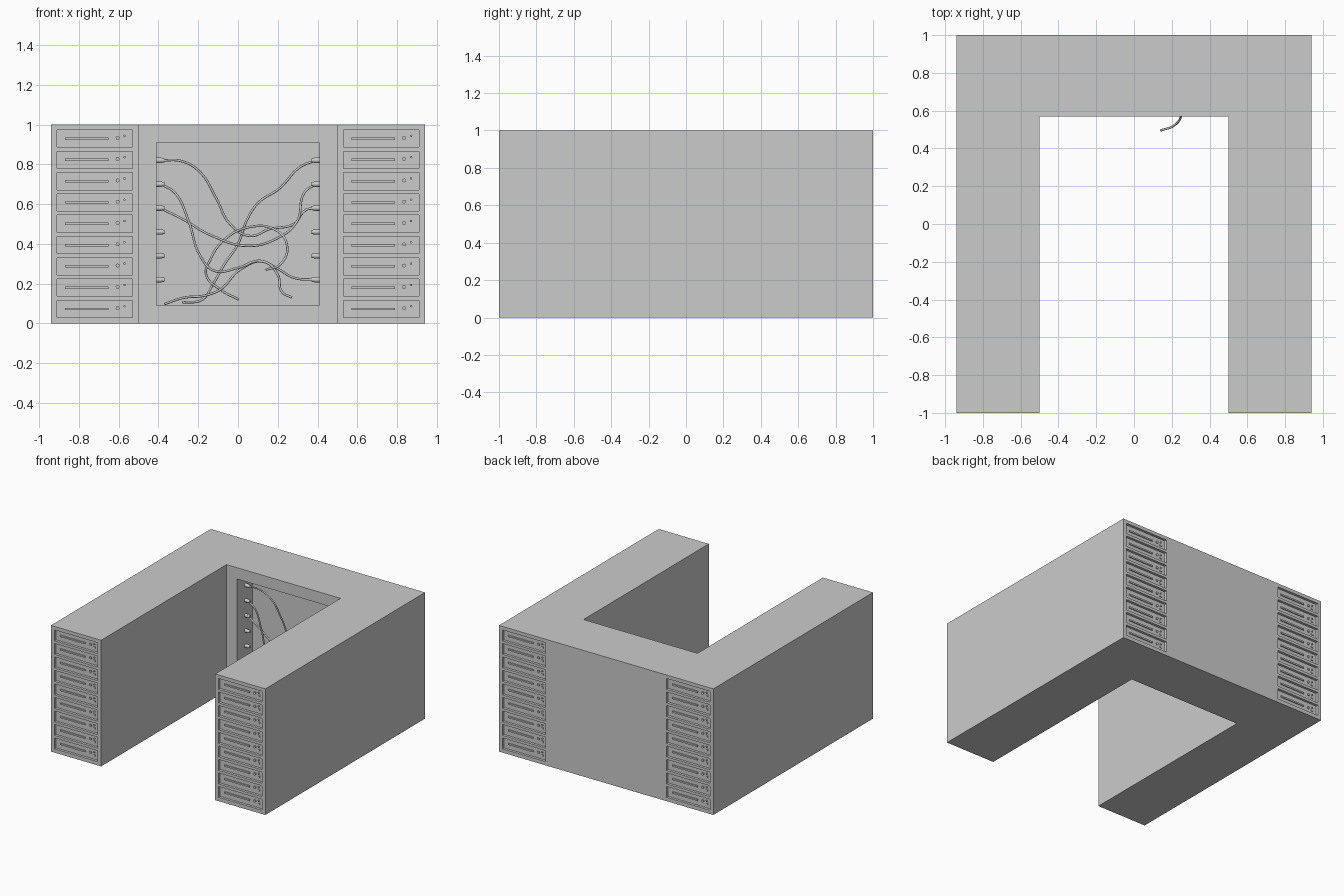
import bpy, bmesh, math
from mathutils import Matrix, Vector

if "Cube" in bpy.data.objects:
    bpy.data.objects.remove(bpy.data.objects["Cube"])


def make_object(name, bm):
    bmesh.ops.recalc_face_normals(bm, faces=bm.faces)
    mesh = bpy.data.meshes.new(name)
    bm.to_mesh(mesh)
    bm.free()
    ob = bpy.data.objects.new(name, mesh)
    bpy.context.collection.objects.link(ob)
    return ob


def add_box(bm, lo, hi, turn=Matrix.Identity(4)):
    lo, hi = Vector(lo), Vector(hi)
    m = turn @ Matrix.Translation((lo + hi) / 2) @ Matrix.Diagonal((*(hi - lo), 1))
    bmesh.ops.create_cube(bm, size=1, matrix=m)


def add_cone(bm, start, direction, length, r1, r2, turn=Matrix.Identity(4), sides=16):
    d = Vector(direction)
    rot = d.to_track_quat('Z', 'Y').to_matrix().to_4x4()
    m = turn @ Matrix.Translation(Vector(start) + d * length / 2) @ rot
    bmesh.ops.create_cone(bm, cap_ends=True, segments=sides, radius1=r1,
                          radius2=r2, depth=length, matrix=m)


# U-shaped cabinet block
bm = bmesh.new()
outline = [(-.94, -1), (-.5, -1), (-.5, .57), (.5, .57),
           (.5, -1), (.94, -1), (.94, 1), (-.94, 1)]
face = bm.faces.new([bm.verts.new((x, y, 0)) for x, y in outline])
ext = bmesh.ops.extrude_face_region(bm, geom=[face])
bmesh.ops.translate(bm, vec=(0, 0, 1),
                    verts=[v for v in ext['geom'] if isinstance(v, bmesh.types.BMVert)])
cabinet = make_object("cabinet", bm)

# Cable bay and drive slots are cut out; slot details are built alongside
DEPTH = .02
cut = bmesh.new()
detail = bmesh.new()
add_box(cut, (-.41, .5, .09), (.41, .77, .91))
for turn in (Matrix.Identity(4), Matrix.Rotation(math.pi, 4, 'Z')):
    for cx in (-.72, .72):
        for i in range(9):
            z = .073 + i * .107
            add_box(cut, (cx - .19, -1.05, z - .043), (cx + .19, -1 + DEPTH, z + .043), turn)
            y = -1 + DEPTH
            # vent bar, indicator knobs and small key
            add_box(detail, (cx - .15, y - .008, z - .006), (cx + .07, y + .004, z + .006), turn)
            for dx, dz, r in ((.115, .004, .010), (.15, .014, .006)):
                add_cone(detail, (cx + dx, y + .004, z + dz), (0, -1, 0), .012, r, r, turn, 8)
            add_box(detail, (cx + .142, y - .006, z - .016), (cx + .158, y + .004, z - .004), turn)
cutter = make_object("cutter", cut)
cutter.hide_render = True
mod = cabinet.modifiers.new("cutouts", 'BOOLEAN')
mod.operation = 'DIFFERENCE'
mod.solver = 'EXACT'
mod.object = cutter
bpy.context.view_layer.objects.active = cabinet
bpy.ops.object.modifier_apply(modifier=mod.name)
bpy.data.objects.remove(cutter)
make_object("slot_details", detail)

# Sockets along both side walls of the bay
SOCKET_Y = .68
bm = bmesh.new()
for side in (-1, 1):
    for i in range(6):
        z = .22 + .12 * i
        add_cone(bm, (side * .411, SOCKET_Y, z), (-side, 0, 0), .026, .014, .014)
        add_cone(bm, (side * .386, SOCKET_Y, z), (-side, 0, 0), .016, .013, .010)
sockets = make_object("sockets", bm)


# Cables as smooth tubes
def cable(name, pts):
    cu = bpy.data.curves.new(name, 'CURVE')
    cu.dimensions = '3D'
    cu.bevel_depth = .006
    cu.bevel_resolution = 2
    cu.resolution_u = 8
    cu.use_fill_caps = True
    sp = cu.splines.new('BEZIER')
    sp.bezier_points.add(len(pts) - 1)
    for p, co in zip(sp.bezier_points, pts):
        p.co = co
        p.handle_left_type = p.handle_right_type = 'AUTO'
    ob = bpy.data.objects.new(name, cu)
    bpy.context.collection.objects.link(ob)


cable("cable_top_left", [(-.39, .68, .82), (-.28, .68, .815), (-.19, .69, .76), (-.11, .70, .63),
                         (-.04, .70, .50), (.06, .69, .44), (.16, .68, .475), (.28, .68, .50),
                         (.34, .68, .57), (.39, .68, .58)])
cable("cable_second_left", [(-.39, .68, .70), (-.32, .67, .66), (-.25, .65, .52), (-.19, .64, .34),
                            (-.12, .64, .265), (0, .65, .28), (.11, .66, .315), (.20, .67, .275),
                            (.28, .68, .23), (.39, .68, .22)])
cable("cable_third_left", [(-.39, .68, .58), (-.27, .66, .52), (-.14, .64, .445), (.05, .63, .39),
                           (.20, .65, .43), (.295, .67, .51), (.335, .68, .66), (.39, .68, .70)])
cable("cable_top_right", [(.39, .68, .82), (.31, .69, .785), (.21, .71, .68), (.10, .72, .605),
                          (.045, .72, .52), (0, .72, .40), (-.07, .71, .295), (-.13, .70, .19),
                          (-.18, .69, .12), (-.28, .68, .105)])
cable("cable_loose_floor", [(-.37, .62, .098), (-.27, .63, .13), (-.17, .64, .14), (-.09, .65, .17),
                            (.01, .66, .27), (.13, .66, .31), (.20, .65, .245), (.22, .64, .16),
                            (.27, .63, .13)])
cable("cable_loose_loop", [(.005, .68, .12), (-.08, .68, .165), (-.16, .68, .245), (-.14, .67, .32),
                           (-.07, .67, .42), (.06, .66, .485), (.18, .64, .475), (.245, .59, .40),
                           (.21, .52, .295), (.14, .495, .27)])

# Smooth the round sockets, keeping their rims sharp
bpy.ops.object.select_all(action='DESELECT')
sockets.select_set(True)
bpy.context.view_layer.objects.active = sockets
bpy.ops.object.shade_smooth_by_angle(angle=math.radians(25))
